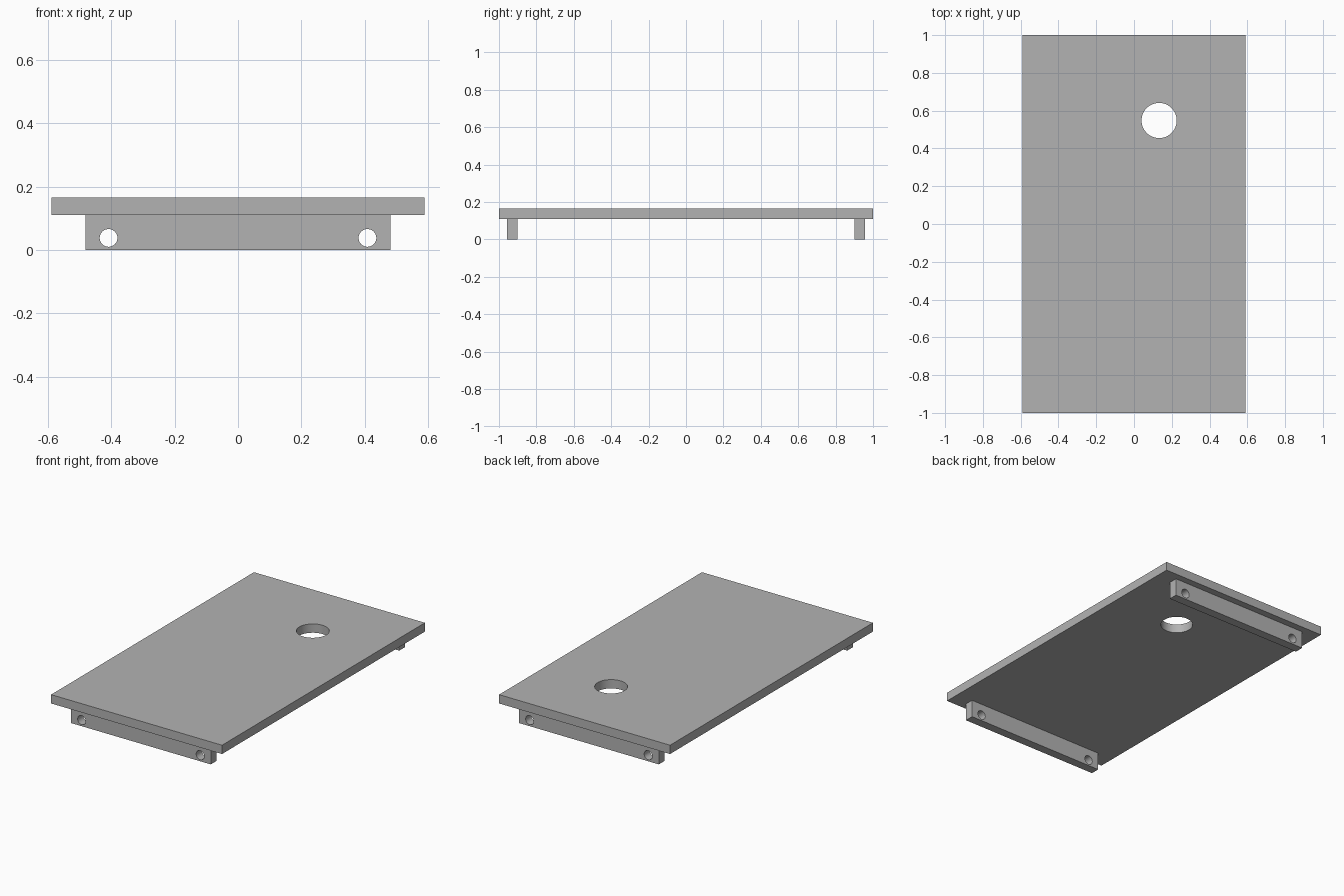
import bpy
import bmesh
from math import pi
from mathutils import Matrix, Vector

cube = bpy.data.objects.get("Cube")
if cube:
    bpy.data.objects.remove(cube, do_unlink=True)

grey = bpy.data.materials.new("plain grey")
grey.use_nodes = True
grey.diffuse_color = (0.45, 0.45, 0.45, 1)
grey.node_tree.nodes["Principled BSDF"].inputs["Base Color"].default_value = grey.diffuse_color


def add_object(name, bm):
    mesh = bpy.data.meshes.new(name)
    bm.to_mesh(mesh)
    bm.free()
    mesh.materials.append(grey)
    obj = bpy.data.objects.new(name, mesh)
    bpy.context.collection.objects.link(obj)
    return obj


def box(name, low, high):
    low, high = Vector(low), Vector(high)
    bm = bmesh.new()
    bmesh.ops.create_cube(bm, size=1, matrix=Matrix.Translation((low + high) / 2)
                          @ Matrix.Diagonal((high - low).to_4d()))
    return add_object(name, bm)


def drill(obj, centre, radius, axis):
    """Cut a round through-hole along the given axis."""
    turn = Matrix.Rotation(pi / 2, 4, "X") if axis == "Y" else Matrix()
    bm = bmesh.new()
    bmesh.ops.create_cone(bm, cap_ends=True, segments=64, radius1=radius, radius2=radius,
                          depth=0.3, matrix=Matrix.Translation(centre) @ turn)
    cutter = add_object("hole_cutter", bm)
    cutter.hide_render = True
    mod = obj.modifiers.new("hole", "BOOLEAN")
    mod.operation, mod.solver, mod.object = "DIFFERENCE", "EXACT", cutter
    bpy.ops.object.select_all(action="DESELECT")
    bpy.context.view_layer.objects.active = obj
    obj.select_set(True)
    bpy.ops.object.modifier_apply(modifier=mod.name)
    bpy.data.objects.remove(cutter, do_unlink=True)
    bpy.ops.object.shade_smooth_by_angle()


# Flat board with one off-centre round opening
board = box("board", (-0.59, -1, 0.11), (0.59, 1, 0.165))
drill(board, (0.133, 0.548, 0.14), 0.093, "Z")

# Cross rails under each end, each with two bolt holes
for name, side in (("front_rail", -1), ("back_rail", 1)):
    y = side * 0.929
    rail = box(name, (-0.482, y - 0.028, 0), (0.482, y + 0.028, 0.11))
    for x in (-0.409, 0.409):
        drill(rail, (x, y, 0.038), 0.028, "Y")
